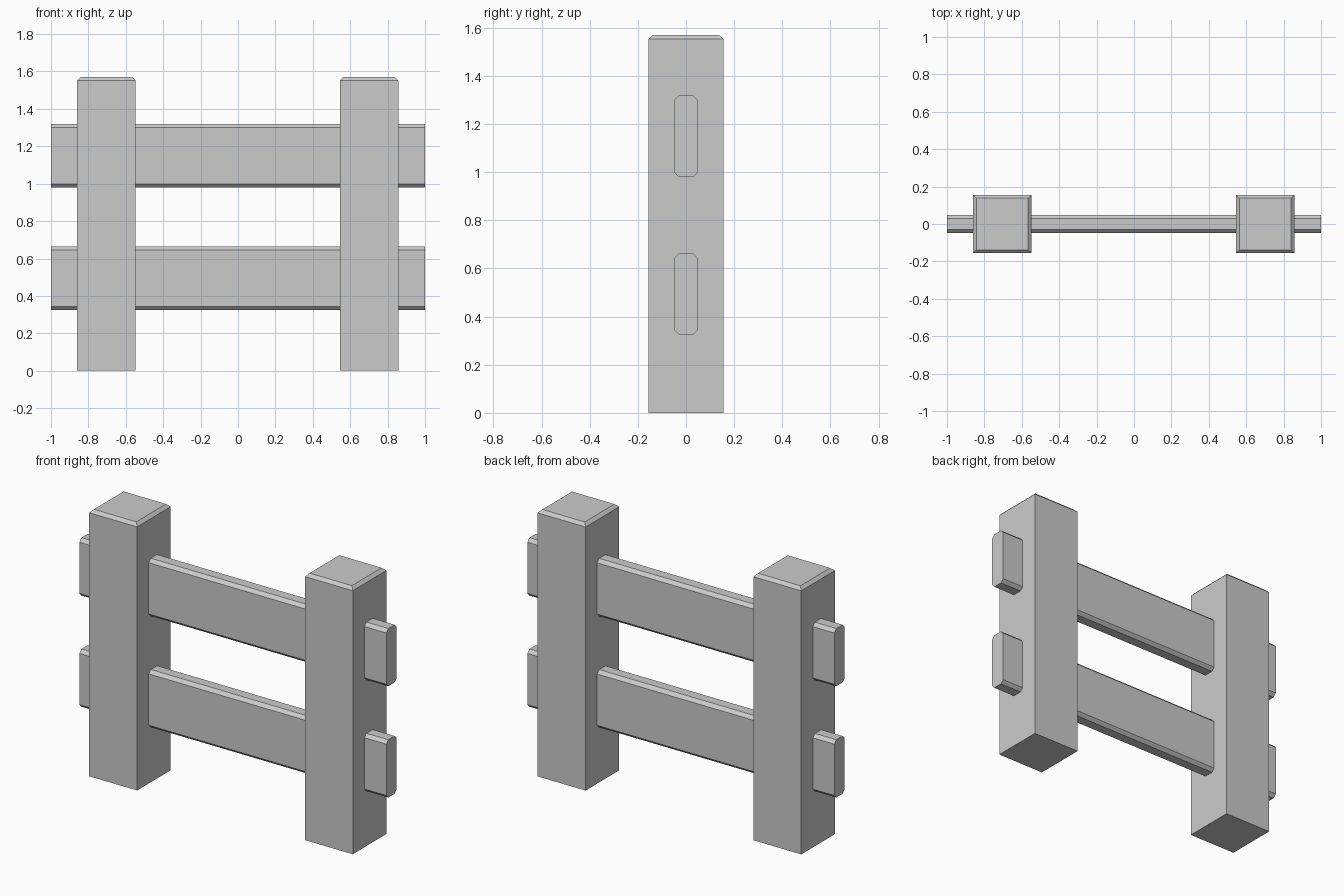
import bpy, bmesh

if "Cube" in bpy.data.objects:
    bpy.data.objects.remove(bpy.data.objects["Cube"])


def chamfered_box(name, center, size, chamfer, pick):
    """Box whose edges accepted by pick(edge) get a single flat chamfer."""
    bm = bmesh.new()
    bmesh.ops.create_cube(bm, size=1)
    bmesh.ops.scale(bm, vec=size, verts=bm.verts)
    bmesh.ops.bevel(bm, geom=[e for e in bm.edges if pick(e)], offset=chamfer,
                    offset_type='OFFSET', segments=1, affect='EDGES')
    mesh = bpy.data.meshes.new(name)
    bm.to_mesh(mesh)
    bm.free()
    obj = bpy.data.objects.new(name, mesh)
    obj.location = center
    bpy.context.collection.objects.link(obj)
    return obj


def is_top(e):
    return all(v.co.z > 0 for v in e.verts)


def is_lengthwise(e):
    a, b = e.verts
    return abs(a.co.x - b.co.x) > 0.01


# Square posts with a chamfered top rim
for name, x in (("left_post", -0.704), ("right_post", 0.701)):
    chamfered_box(name, (x, 0, 0.785), (0.312, 0.312, 1.57), 0.018, is_top)

# Horizontal rails running through both posts, long edges chamfered
for name, z in (("lower_rail", 0.494), ("upper_rail", 1.149)):
    chamfered_box(name, (0, 0, z), (2.0, 0.096, 0.34), 0.019, is_lengthwise)
